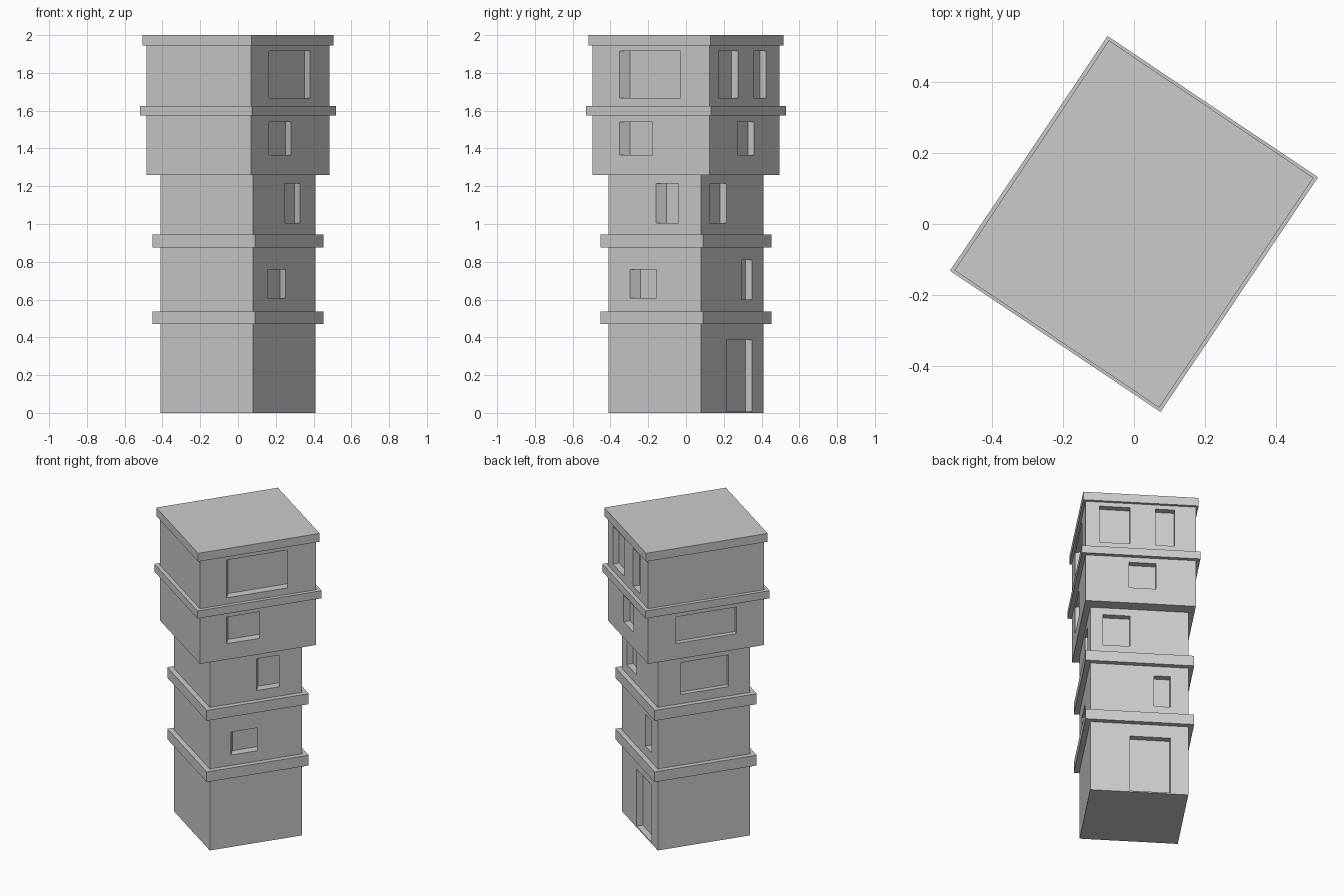
import bpy, bmesh
from math import radians
from mathutils import Matrix, Vector

if "Cube" in bpy.data.objects:
    bpy.data.objects.remove(bpy.data.objects["Cube"])

TURN = Matrix.Rotation(radians(-33.85), 4, 'Z')   # whole tower is turned on plan
LOW = (0.295, 0.295)      # half sizes of lower storeys
UP = (0.332, 0.373)       # half sizes of upper storeys
FACES = [(0, 1, 3, 2), (4, 6, 7, 5), (0, 4, 5, 1), (2, 3, 7, 6), (0, 2, 6, 4), (1, 5, 7, 3)]


def mesh_object(name, boxes):
    """Each box is a list of 8 corners, ordered by x, then y, then z."""
    bm = bmesh.new()
    for corners in boxes:
        vs = [bm.verts.new(TURN @ Vector(c)) for c in corners]
        for f in FACES:
            bm.faces.new([vs[i] for i in f])
    bmesh.ops.recalc_face_normals(bm, faces=bm.faces)
    me = bpy.data.meshes.new(name)
    bm.to_mesh(me)
    bm.free()
    ob = bpy.data.objects.new(name, me)
    bpy.context.collection.objects.link(ob)
    return ob


def slab(name, half, z0, z1):
    a, b = half
    return mesh_object(name, [[(x, y, z) for x in (-a, a) for y in (-b, b) for z in (z0, z1)]])


# inward direction of the recess on each wall (right-hand reveals are skewed)
INWARD = {'right': Vector((-0.0547, 0.0296, 0)),
          'back': Vector((0, -0.04, 0)),
          'left': Vector((0.032, 0, 0))}


def recess(half, wall, s0, s1, z0, z1):
    v = INWARD[wall]
    corners = []
    for k in (-0.5, 1):
        for s in (s0, s1):
            for z in (z0, z1):
                p = {'right': (half[0], s, z), 'left': (-half[0], s, z),
                     'back': (s, half[1], z)}[wall]
                corners.append(Vector(p) + v * k)
    return corners


def cut(body, half, openings):
    cutter = mesh_object("opening_cutter", [recess(half, *o) for o in openings])
    cutter.hide_render = True
    mod = body.modifiers.new("openings", 'BOOLEAN')
    mod.operation = 'DIFFERENCE'
    mod.solver = 'EXACT'
    mod.object = cutter
    bpy.context.view_layer.objects.active = body
    bpy.ops.object.modifier_apply(modifier=mod.name)
    bpy.data.objects.remove(cutter)


# lower three storeys with door and windows
Z2, Z3, Z4, Z5 = (0.607, 0.758), (1.005, 1.214), (1.365, 1.54), (1.668, 1.917)
cut(slab("lower_storeys", LOW, 0, 1.26), LOW, [
    ('back', -0.187, 0.057, 0.008, 0.385),
    ('back', -0.187, -0.088, 0.60, 0.81),
    ('back', 0.056, 0.218, *Z3),
    ('right', -0.159, 0.01, *Z2),
    ('right', 0.006, 0.149, *Z3),
    ('left', -0.16, 0.148, *Z3),
])

# wider upper two storeys with windows
cut(slab("upper_storeys", UP, 1.26, 1.945), UP, [
    ('back', -0.092, 0.069, *Z4),
    ('back', 0.063, 0.247, *Z5),
    ('back', -0.205, -0.089, *Z5),
    ('right', -0.201, 0.009, *Z4),
    ('right', -0.201, 0.189, *Z5),
    ('left', -0.197, 0.194, *Z4),
])

# ledges and roof
slab("lower_ledge", (0.327, 0.327), 0.47, 0.538)
slab("middle_ledge", (0.327, 0.327), 0.875, 0.944)
slab("upper_ledge", (0.357, 0.398), 1.575, 1.625)
slab("roof_slab", (0.347, 0.39), 1.945, 2.0)
